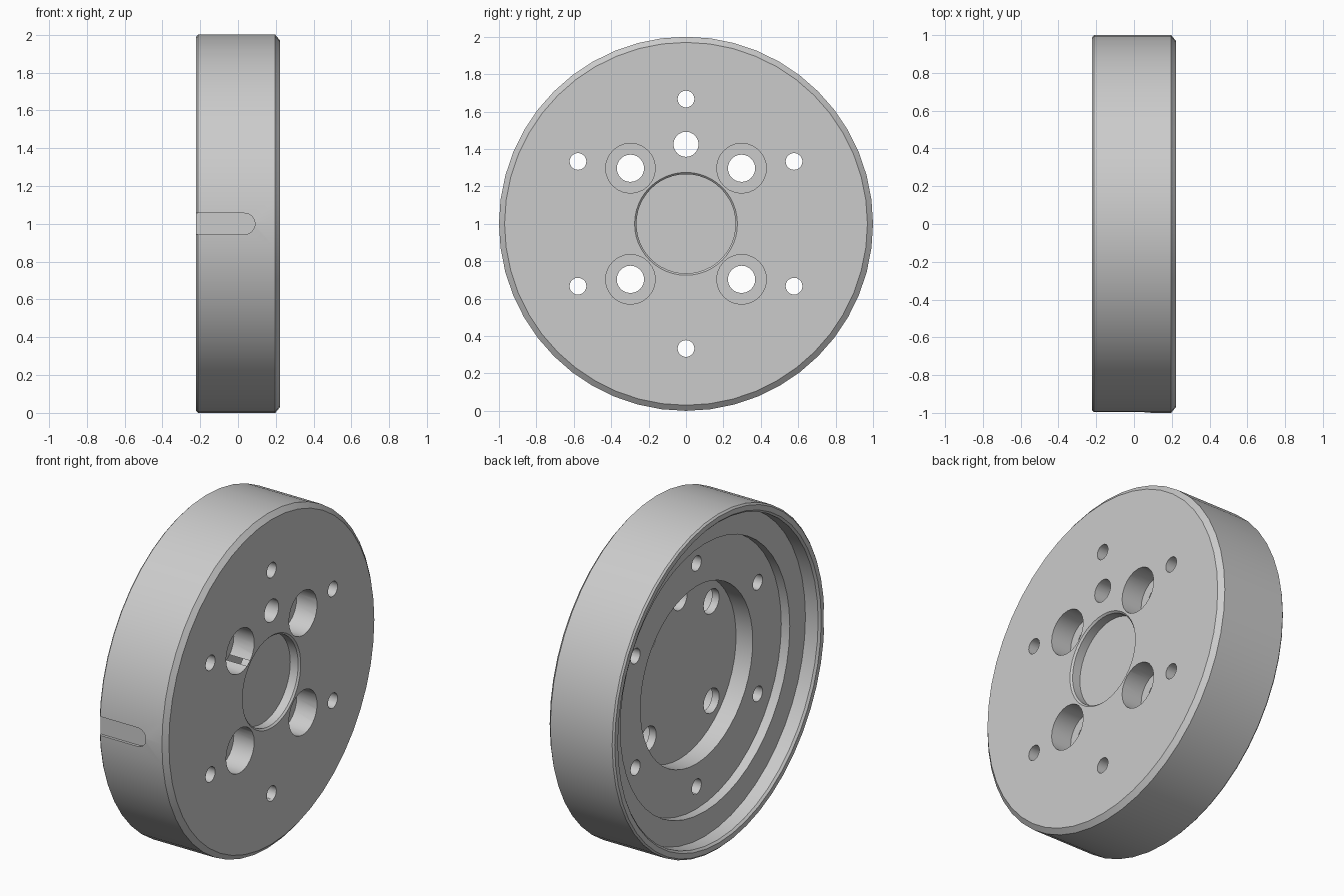
import bpy, bmesh
from math import cos, sin, pi, radians
from mathutils import Matrix

cube = bpy.data.objects.get("Cube")
if cube:
    bpy.data.objects.remove(cube, do_unlink=True)

metal = bpy.data.materials.new("grey_metal")
metal.use_nodes = True
GREY = (0.6, 0.6, 0.6, 1)
metal.diffuse_color = GREY
metal.node_tree.nodes["Principled BSDF"].inputs["Base Color"].default_value = GREY

FACE = 0.222      # half the thickness
CENTRE = 1.0      # height of the axis


def finish(name, bm):
    bmesh.ops.recalc_face_normals(bm, faces=bm.faces)
    mesh = bpy.data.meshes.new(name)
    bm.to_mesh(mesh)
    bm.free()
    mesh.materials.append(metal)
    ob = bpy.data.objects.new(name, mesh)
    bpy.context.collection.objects.link(ob)
    return ob


def lathe(name, profile, sides):
    """Turn (x, radius) points about the x axis and cap both ends."""
    bm = bmesh.new()
    rings = []
    for x, r in profile:
        angles = [2 * pi * i / sides for i in range(sides)]
        rings.append([bm.verts.new((x, r * sin(a), CENTRE + r * cos(a))) for a in angles])
    for a, b in zip(rings, rings[1:]):
        for i in range(sides):
            j = (i + 1) % sides
            bm.faces.new((a[i], a[j], b[j], b[i]))
    bm.faces.new(rings[0])
    bm.faces.new(rings[-1])
    return finish(name, bm)


def drill(y, z, radius, x_start, sides):
    """Cylinder cutter along x, from x_start out past the front face."""
    bm = bmesh.new()
    length = 0.5 - x_start
    place = Matrix.Translation((x_start + length / 2, y, CENTRE + z)) @ Matrix.Rotation(pi / 2, 4, 'Y')
    bmesh.ops.create_cone(bm, cap_ends=True, segments=sides, radius1=radius,
                          radius2=radius, depth=length, matrix=place)
    return finish("hole_cutter", bm)


def slot(half_width, x_end, y_floor):
    """Round-ended cutter, open towards the back of the wheel."""
    bm = bmesh.new()
    cx = x_end - half_width
    outline = [(-0.4, half_width), (-0.4, -half_width)]
    for i in range(13):
        a = -pi / 2 + pi * i / 12
        outline.append((cx + half_width * cos(a), half_width * sin(a)))
    face = bm.faces.new([bm.verts.new((x, y_floor, CENTRE + z)) for x, z in outline])
    out = bmesh.ops.extrude_face_region(bm, geom=[face])["geom"]
    moved = [v for v in out if isinstance(v, bmesh.types.BMVert)]
    bmesh.ops.translate(bm, verts=moved, vec=(0, -0.2, 0))
    return finish("slot_cutter", bm)


# Turned body: front recess, outer rim, stepped back recess, deep back pocket
profile = [
    (0.16, 0.265), (FACE - 0.01, 0.265), (FACE, 0.275),
    (FACE, 0.97), (FACE - 0.025, 1.0),
    (-FACE + 0.01, 1.0), (-FACE, 0.99),
    (-FACE, 0.96), (-FACE + 0.012, 0.948),
    (-0.126, 0.948), (-0.126, 0.80),
    (-0.07, 0.80), (-0.07, 0.53),
    (0.04, 0.53),
]
body = lathe("hub_disc", profile, 48)

# Ring of six small holes
cutters = []
for i in range(6):
    a = radians(60 * i)
    cutters.append(drill(0.667 * sin(a), 0.667 * cos(a), 0.045, -0.4, 20))

# Four counterbored bolt holes
for sy in (-1, 1):
    for sz in (-1, 1):
        cutters.append(drill(sy * 0.297, sz * 0.297, 0.133, FACE - 0.135, 24))
        cutters.append(drill(sy * 0.297, sz * 0.297, 0.073, -0.4, 24))

# Locating hole and rim slot
cutters.append(drill(0, 0.425, 0.067, -0.4, 24))
cutters.append(slot(0.056, 0.09, -0.98))

# Cut everything, then discard the cutters
bpy.ops.object.select_all(action='DESELECT')
body.select_set(True)
bpy.context.view_layer.objects.active = body
for cutter in cutters:
    cutter.hide_render = True
    mod = body.modifiers.new("cut", 'BOOLEAN')
    mod.operation = 'DIFFERENCE'
    mod.solver = 'EXACT'
    mod.object = cutter
    bpy.ops.object.modifier_apply(modifier=mod.name)
    bpy.data.objects.remove(cutter, do_unlink=True)

bpy.ops.object.shade_smooth_by_angle(angle=radians(30))
